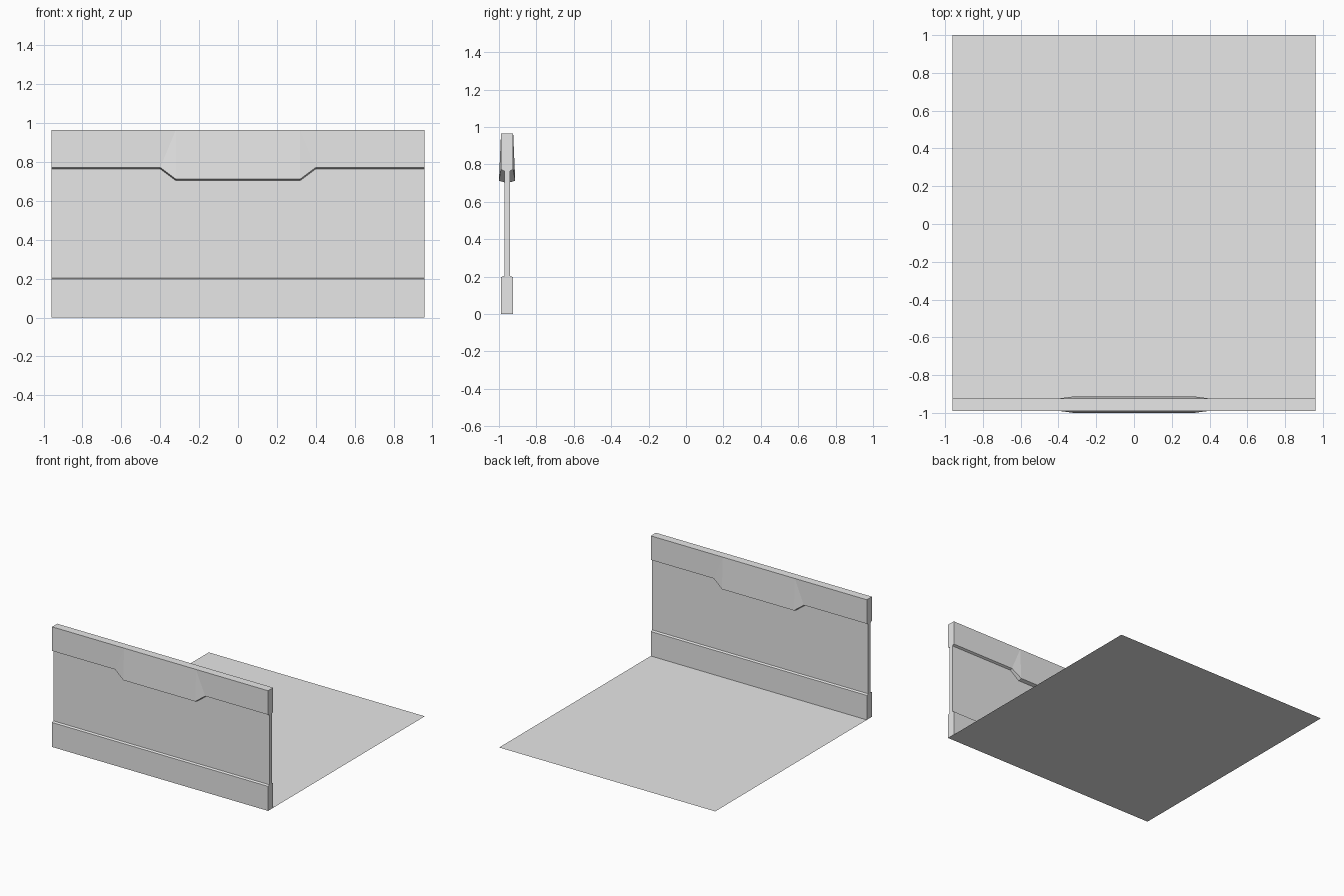
import bpy
import bmesh

cube = bpy.data.objects.get("Cube")
if cube:
    bpy.data.objects.remove(cube, do_unlink=True)

# Single plain grey material
grey = bpy.data.materials.new("light_grey")
grey.use_nodes = True
colour = (0.8, 0.8, 0.8, 1.0)
grey.diffuse_color = colour
grey.node_tree.nodes["Principled BSDF"].inputs["Base Color"].default_value = colour

HALF_WIDTH = 0.96
HEIGHT = 0.965
WALL_Y = -0.9565
BAND = 0.0325    # half thickness of the bands
PANEL = 0.015    # half thickness of the recessed panel
BULGE = 0.0435   # half thickness at the lower lip of the centre bulge
LIP = 0.008      # slope of the band undersides


def add_object(name, bm):
    mesh = bpy.data.meshes.new(name)
    bm.to_mesh(mesh)
    bm.free()
    mesh.materials.append(grey)
    obj = bpy.data.objects.new(name, mesh)
    bpy.context.collection.objects.link(obj)
    return obj


def wall_section(bm, x, top_x, lip_z, lip_depth):
    """Closed cross-section of the wall, symmetric front to back."""
    side = [(x, BAND, 0), (x, BAND, 0.197), (x, PANEL, 0.203),
            (x, PANEL, lip_z - LIP), (x, lip_depth, lip_z), (top_x, BAND, HEIGHT)]
    ring = [(px, WALL_Y - d, z) for px, d, z in side]
    ring += [(px, WALL_Y + d, z) for px, d, z in reversed(side)]
    return [bm.verts.new(p) for p in ring]


# Wall: sections lofted along x, with a deeper bulge in the middle of the top band
half = [(0.96, 0.96, 0.772, BAND), (0.40, 0.32, 0.772, BAND), (0.32, 0.32, 0.712, BULGE)]
sections = [(-x, -t, z, d) for x, t, z, d in half] + half[::-1]
bm = bmesh.new()
rings = [wall_section(bm, *s) for s in sections]
for a, b in zip(rings, rings[1:]):
    for i in range(len(a)):
        j = (i + 1) % len(a)
        bm.faces.new((a[i], a[j], b[j], b[i]))
bm.faces.new(rings[0])
bm.faces.new(rings[-1])
bmesh.ops.remove_doubles(bm, verts=bm.verts[:], dist=0.0005)
bmesh.ops.recalc_face_normals(bm, faces=bm.faces[:])
add_object("wall", bm)

# Floor: thin sheet running back from the foot of the wall
bm = bmesh.new()
corners = [(-HALF_WIDTH, WALL_Y + BAND), (HALF_WIDTH, WALL_Y + BAND),
           (HALF_WIDTH, 1), (-HALF_WIDTH, 1)]
bm.faces.new([bm.verts.new((x, y, 0)) for x, y in corners])
add_object("floor", bm)
